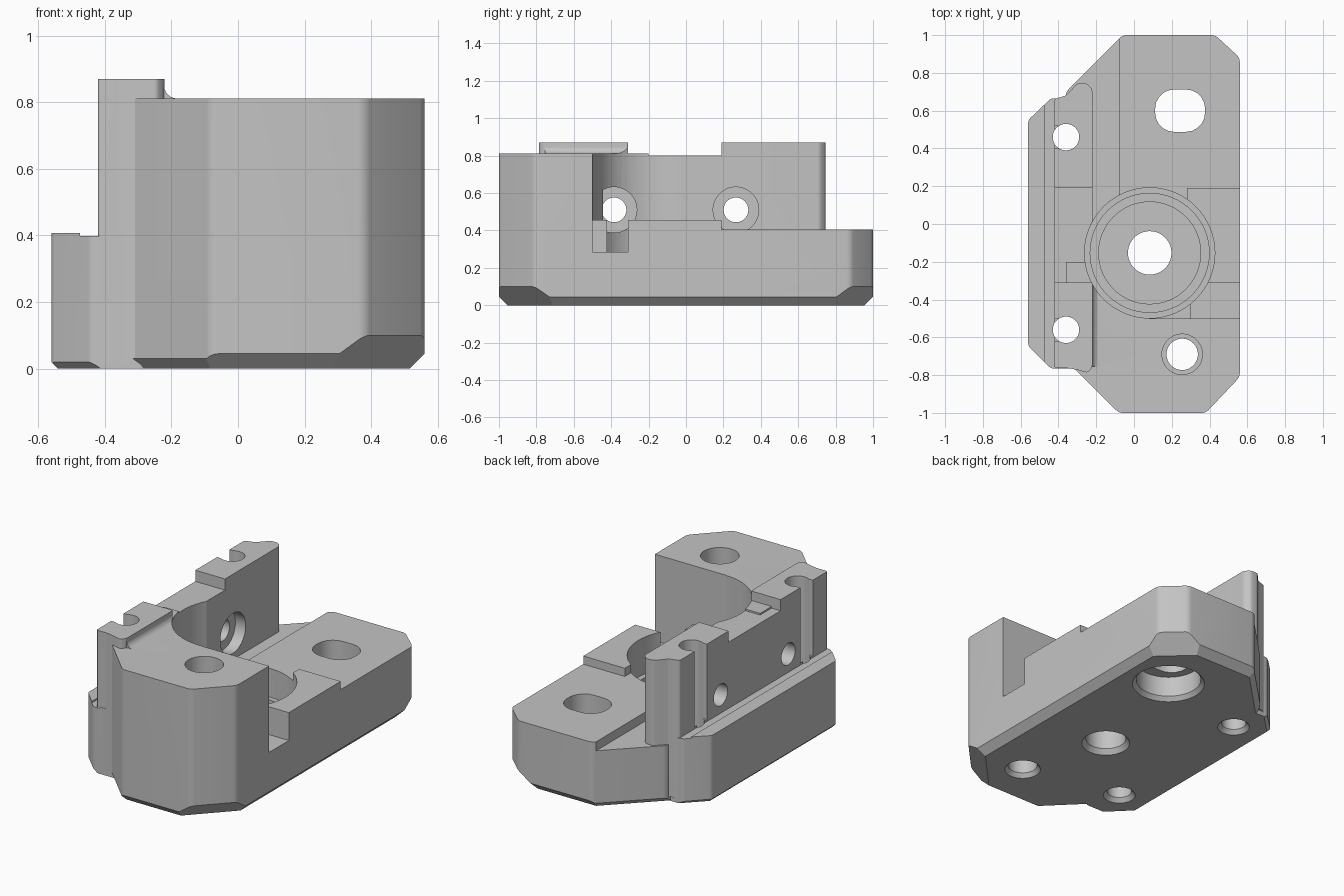
import bpy, bmesh, math
from mathutils import Vector, Matrix

cube = bpy.data.objects.get("Cube")
if cube:
    bpy.data.objects.remove(cube, do_unlink=True)

grey = bpy.data.materials.new("grey_plastic")
grey.use_nodes = True
COLOR = (0.55, 0.55, 0.55, 1)
grey.diffuse_color = COLOR
grey.node_tree.nodes["Principled BSDF"].inputs["Base Color"].default_value = COLOR


def make(name, bm):
    bmesh.ops.recalc_face_normals(bm, faces=bm.faces[:])
    mesh = bpy.data.meshes.new(name)
    bm.to_mesh(mesh)
    bm.free()
    mesh.materials.append(grey)
    obj = bpy.data.objects.new(name, mesh)
    bpy.context.collection.objects.link(obj)
    return obj


def prism(name, outline, z0, z1, rounding=0.0, chamfers=()):
    """Upright prism; chamfers are (outward x, outward y, size) at the foot."""
    bm = bmesh.new()
    face = bm.faces.new([bm.verts.new((x, y, z0)) for x, y in outline])
    top = bmesh.ops.extrude_face_region(bm, geom=[face])["geom"]
    bmesh.ops.translate(bm, vec=(0, 0, z1 - z0),
                        verts=[v for v in top if isinstance(v, bmesh.types.BMVert)])
    if rounding:
        upright = [e for e in bm.edges
                   if abs(e.verts[0].co.z - e.verts[1].co.z) > 1e-4]
        bmesh.ops.bevel(bm, geom=upright, offset=rounding, segments=5,
                        profile=0.5, affect='EDGES')
    for nx, ny, size in chamfers:
        side = Vector((nx, ny, 0)).normalized()
        reach = max(side.dot(Vector((x, y, 0))) for x, y in outline)
        cut = bmesh.ops.bisect_plane(
            bm, geom=bm.verts[:] + bm.edges[:] + bm.faces[:],
            plane_co=side * reach + Vector((0, 0, z0 + size)),
            plane_no=side - Vector((0, 0, 1)), clear_outer=True)
        bmesh.ops.holes_fill(bm, edges=[e for e in cut["geom_cut"]
                                        if isinstance(e, bmesh.types.BMEdge)])
    return make(name, bm)


def box(x0, x1, y0, y1, z0, z1, rounding=0.0):
    return prism("box_cutter", [(x0, y0), (x1, y0), (x1, y1), (x0, y1)],
                 z0, z1, rounding)


def turned(profile, x, y, z=0, sideways=False, steps=64):
    """Solid of stacked rings (radius, height); sideways runs along +x."""
    bm = bmesh.new()
    rings = [[bm.verts.new((r * math.cos(2 * math.pi * i / steps),
                            r * math.sin(2 * math.pi * i / steps), h))
              for i in range(steps)] for r, h in profile]
    for a, b in zip(rings, rings[1:]):
        for i in range(steps):
            j = (i + 1) % steps
            bm.faces.new((a[i], a[j], b[j], b[i]))
    bm.faces.new(rings[0])
    bm.faces.new(rings[-1])
    if sideways:
        bm.transform(Matrix.Rotation(math.pi / 2, 4, 'Y'))
    bm.transform(Matrix.Translation((x, y, z)))
    return make("round_cutter", bm)


def combine(target, tool, operation):
    mod = target.modifiers.new(operation.lower(), 'BOOLEAN')
    mod.operation, mod.object, mod.solver = operation, tool, 'EXACT'
    bpy.context.view_layer.objects.active = target
    bpy.ops.object.modifier_apply(modifier=mod.name)
    bpy.data.objects.remove(tool, do_unlink=True)


# Main block with cut corners and a chamfered foot
body = prism("bracket_body",
             [(0.43, 1), (-0.06, 1), (-0.36, 0.70), (-0.36, -0.72), (-0.08, -1),
              (0.38, -1), (0.56, -0.81), (0.56, 0.88)], 0, 0.812, 0.02,
             [(1, 0, 0.045), (0, 1, 0.045), (0, -1, 0.045),
              (0.12, 0.13, 0.10), (0.19, -0.18, 0.10),
              (-1, 1, 0.03), (-1, -1, 0.03)])

# Stepped decks: rear pad, channel beside the wall, middle pad, side slot
for tool in (box(-0.09, 0.28, 0, 1.2, 0.405, 1),
             box(0.2, 1, 0.19, 1.2, 0.405, 1),
             box(-1, -0.08, -0.2, 1.2, 0.35, 1),
             box(0.08, 1, -0.5, 0.195, 0.455, 1),
             box(0.3, 1, -0.5, -0.31, 0.285, 1)):
    combine(body, tool, 'DIFFERENCE')

# Side ledge, with a shallow groove at the wall foot
ledge = prism("ledge", [(-0.56, -0.645), (-0.44, -0.765), (-0.28, -0.765),
                        (-0.28, 0.665), (-0.44, 0.665), (-0.56, 0.55)],
              0, 0.407, 0.015, [(-1, 0, 0.02), (-1, 1, 0.02), (-1, -1, 0.02)])
combine(ledge, box(-0.475, -0.4, -1, 1, 0.398, 1), 'DIFFERENCE')
combine(body, ledge, 'UNION')

# Tall wall with a lowered middle
wall = prism("wall", [(-0.421, 0.662), (-0.36, 0.68), (-0.30, 0.745),
                      (-0.25, 0.745), (-0.221, 0.715), (-0.221, -0.76),
                      (-0.245, -0.788), (-0.30, -0.772), (-0.35, -0.763),
                      (-0.421, -0.763)], 0.03, 0.87, 0.012)
combine(wall, box(-0.6, 0, -0.31, 0.19, 0.802, 1), 'DIFFERENCE')
combine(body, wall, 'UNION')

# Concave fillet between wall and front deck
R = 0.04
arc = [(R - R * math.cos(a), R - R * math.sin(a))
       for a in (math.pi / 2 * i / 6 for i in range(7))]
bm = bmesh.new()
ends = [[bm.verts.new((-0.222 + u, y, 0.811 + v))
         for u, v in [(-0.02, R), *arc, (R, -0.02), (-0.02, -0.02)]]
        for y in (-0.755, -0.31)]
bm.faces.new(ends[0])
bm.faces.new(ends[1])
n = len(ends[0])
for i in range(n):
    j = (i + 1) % n
    bm.faces.new((ends[0][i], ends[0][j], ends[1][j], ends[1][i]))
combine(body, make("wall_fillet", bm), 'UNION')

# Stepped main bore with a through hole
combine(body, turned([(0.145, -0.01), (0.115, 0.03), (0.115, 0.18), (0.27, 0.18),
                      (0.27, 0.20), (0.315, 0.20), (0.315, 0.23), (0.345, 0.23),
                      (0.345, 1)], 0.083, -0.153), 'DIFFERENCE')

# Front bolt hole, counterbored from above
combine(body, turned([(0.11, -0.01), (0.083, 0.025), (0.083, 0.3), (0.107, 0.3),
                      (0.107, 1)], 0.255, -0.69), 'DIFFERENCE')

# Rear slotted hole with a round pocket below
combine(body, box(0.112, 0.376, 0.488, 0.712, -0.1, 1, 0.1), 'DIFFERENCE')
combine(body, turned([(0.215, -0.01), (0.185, 0.025), (0.185, 0.15)],
                     0.245, 0.60), 'DIFFERENCE')

# Upright wall holes that break out through the outer face
for y in (0.46, -0.56):
    combine(body, turned([(0.10, -0.01), (0.07, 0.025), (0.07, 1)], -0.36, y),
            'DIFFERENCE')
    combine(body, box(-0.47, -0.36, y - 0.06, y + 0.06, 0.41, 1), 'DIFFERENCE')

# Sideways wall holes, counterbored on the inner face
for y in (-0.385, 0.267):
    combine(body, turned([(0.066, -0.6), (0.066, -0.29), (0.122, -0.29),
                          (0.122, -0.1)], 0, y, 0.51, True), 'DIFFERENCE')

bpy.ops.object.select_all(action='DESELECT')
body.select_set(True)
bpy.context.view_layer.objects.active = body
bpy.ops.object.shade_smooth_by_angle(angle=math.radians(28))
